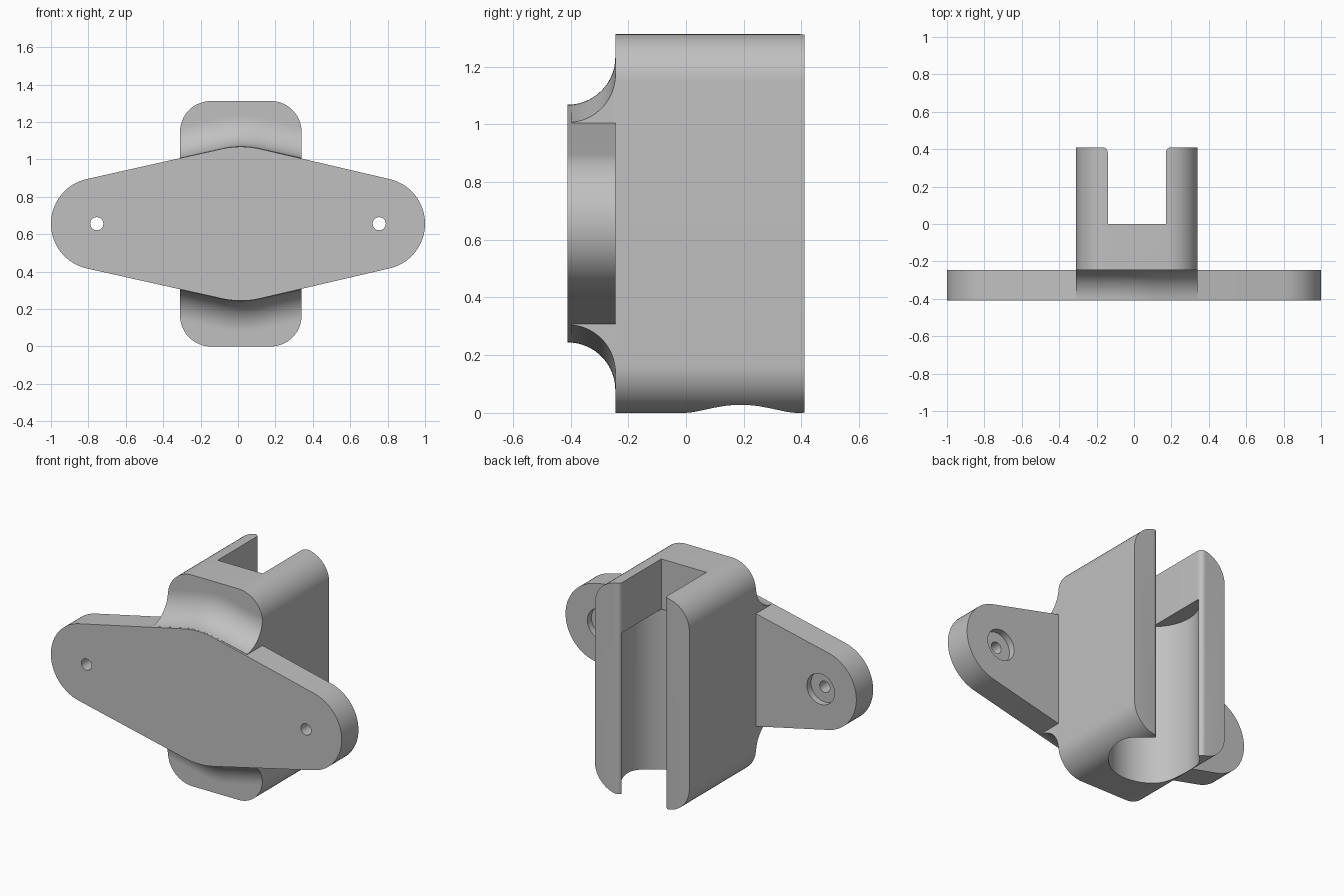
import bpy, bmesh
from math import sin, cos, pi, sqrt, radians

if "Cube" in bpy.data.objects:
    bpy.data.objects.remove(bpy.data.objects["Cube"])

MID = 0.656                  # height of the horizontal symmetry plane
CX = 0.015                   # centre of the holder in x
HALF, CORNER = 0.325, 0.165  # holder half width and corner radius
FRONT, JOIN, BACK = -0.41, -0.245, 0.41
SCREW_X, END_R = 0.755, 0.245

grey = bpy.data.materials.new("plain_grey")
grey.use_nodes = True
grey.diffuse_color = (0.53, 0.53, 0.53, 1)
grey.node_tree.nodes["Principled BSDF"].inputs["Base Color"].default_value = grey.diffuse_color


def loft(name, rings):
    """Solid skinned through rings of equal point count, with flat caps."""
    bm = bmesh.new()
    loops = [[bm.verts.new(p) for p in ring] for ring in rings]
    for a, b in zip(loops, loops[1:]):
        for i in range(len(a)):
            j = (i + 1) % len(a)
            bm.faces.new((a[i], a[j], b[j], b[i]))
    bm.faces.new(loops[0])
    bm.faces.new(loops[-1])
    bmesh.ops.recalc_face_normals(bm, faces=bm.faces)
    mesh = bpy.data.meshes.new(name)
    bm.to_mesh(mesh)
    bm.free()
    mesh.materials.append(grey)
    obj = bpy.data.objects.new(name, mesh)
    bpy.context.collection.objects.link(obj)
    return obj


def prism_y(name, profile, y0, y1):
    return loft(name, [[(x, y, z) for x, z in profile] for y in (y0, y1)])


def prism_z(name, profile, z0, z1):
    return loft(name, [[(x, y, z) for x, y in profile] for z in (z0, z1)])


def arc(cx, cy, r, start, end, n):
    steps = [radians(start + (end - start) * i / n) for i in range(n + 1)]
    return [(cx + r * cos(a), cy + r * sin(a)) for a in steps]


def circle(cx, cy, r, n=48):
    return arc(cx, cy, r, 0, 360, n)[:-1]


def select_only(obj):
    bpy.ops.object.select_all(action='DESELECT')
    obj.select_set(True)
    bpy.context.view_layer.objects.active = obj


def cut(obj, cutter):
    cutter.hide_render = True
    mod = obj.modifiers.new("cut", 'BOOLEAN')
    mod.operation, mod.solver, mod.object = 'DIFFERENCE', 'EXACT', cutter
    select_only(obj)
    bpy.ops.object.modifier_apply(modifier=mod.name)
    bpy.data.objects.remove(cutter)


def plate_half(x):
    """Half height of the plate at x: sloping sides with a rounded peak."""
    u = abs(x - CX)
    return 0.423 - 0.223 * (u if u > 0.1 else 0.05 + u * u / 0.2)


def holder_half(x):
    """Half height of the rounded holder front at x."""
    u = max(0, abs(x - CX) - (HALF - CORNER))
    return MID - CORNER + sqrt(max(0, CORNER ** 2 - u * u))


# Mounting plate: rounded ends joined by sloping edges to a soft peak
peak = [CX + 0.1 - 0.02 * i for i in range(11)]
outline = arc(SCREW_X, MID, END_R, -77.5, 77.5, 32)
outline += [(x, MID + plate_half(x)) for x in peak]
outline += arc(-SCREW_X, MID, END_R, 102.5, 257.5, 32)
outline += [(x, MID - plate_half(x)) for x in reversed(peak)]
plate = prism_y("mounting_plate", outline, FRONT, JOIN)

# Screw holes, counterbored from the back
for side in (-1, 1):
    cut(plate, prism_y("screw_hole", circle(side * SCREW_X, MID, 0.035), FRONT - 0.1, JOIN + 0.1))
    cut(plate, prism_y("counterbore", circle(side * SCREW_X, MID, 0.095), JOIN - 0.04, JOIN + 0.1))

# Concave flare blending the plate edge into the holder
xs = [CX - HALF * cos(pi * i / 64) for i in range(65)]
sweep = JOIN - FRONT
rings = []
for i in range(1, 21):
    a = pi / 2 * i / 20
    rise = sweep * (1 - cos(a))
    half = [(x, min(plate_half(x) + rise, holder_half(x))) for x in xs]
    y = FRONT + sweep * sin(a)
    rings.append([(x, y, MID + h) for x, h in half] + [(x, y, MID - h) for x, h in reversed(half)])
flare = loft("edge_flare", rings)

# Holder block with rounded long edges
inner = HALF - CORNER
block = []
for sx, sz, start in ((1, 1, 0), (-1, 1, 90), (-1, -1, 180), (1, -1, 270)):
    block += arc(CX + sx * inner, MID + sz * (MID - CORNER), CORNER, start, start + 90, 16)
holder = prism_y("holder_block", block, JOIN, BACK)

# Open slot with rounded lips, then a wider round bore below it
SLOT, LIP = 0.155, 0.03
slot = [(CX - SLOT, 0), (CX + SLOT, 0)]
slot += arc(CX + SLOT + LIP, BACK - LIP, LIP, 180, 90, 8)
slot += [(CX + SLOT + LIP, 0.5), (CX - SLOT - LIP, 0.5)]
slot += arc(CX - SLOT - LIP, BACK - LIP, LIP, 90, 0, 8)
cut(holder, prism_z("slot", slot, -0.2, 1.6))
cut(holder, prism_z("bore", circle(CX, 0.19, 0.252, 72), -0.2, 1.0))

for obj in (plate, flare, holder):
    select_only(obj)
    bpy.ops.object.shade_smooth_by_angle(angle=radians(30))
